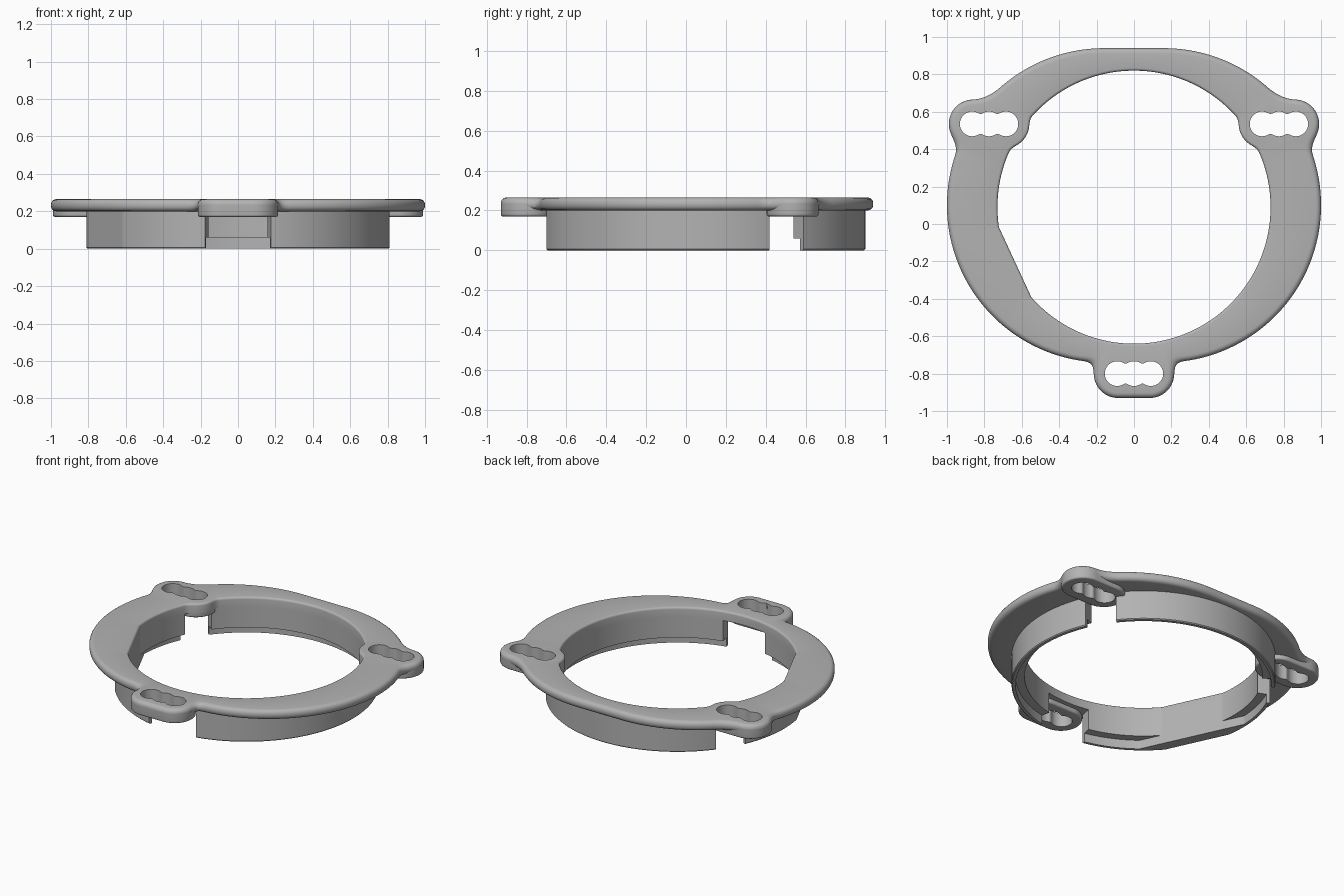
import bpy, bmesh
from math import hypot, sin, cos, pi, radians

cube = bpy.data.objects.get("Cube")
if cube:
    bpy.data.objects.remove(cube)

grey = bpy.data.materials.new("plain grey")
grey.use_nodes = True
color = (0.45, 0.45, 0.45, 1)
grey.diffuse_color = color
grey.node_tree.nodes["Principled BSDF"].inputs["Base Color"].default_value = color

CENTRE = (0, 0.09)
TABS = {"front": (0, -0.8), "left": (0.775, 0.535), "right": (-0.775, 0.535)}
TOP, FLANGE_LOW, TAB_LOW = 0.265, 0.2, 0.17


# Signed distances of the plan shapes
def capsule(x, y, c, half, r):
    return hypot(max(abs(x - c[0]) - half, 0), y - c[1]) - r


def blend(a, b, k):
    h = max(k - abs(a - b), 0) / k
    return min(a, b) - h * h * k / 4


def tab_shape(x, y, c=(0, 0)):
    return capsule(x, y, c, 0.085, 0.13)


def slot_shape(x, y):
    lobes = [hypot(x - c, y) - 0.066 for c in (-0.09, 0, 0.09)]
    return blend(blend(lobes[0], lobes[1], 0.015), lobes[2], 0.015)


def flange_shape(x, y):
    d = capsule(x, y, (0, 0.1), 0.16, 0.84)
    for c in TABS.values():
        d = blend(d, tab_shape(x, y, c), 0.07)
    return d


def round_with_flat(r, flat):
    # circle with one straight side at the front right
    def shape(x, y):
        return max(hypot(x, y - CENTRE[1]) - r,
                   -0.907 * (x + 0.73) - 0.42 * y - flat)
    return shape


bore_shape = round_with_flat(0.73, 0)


def bore_with_tabs(x, y):
    d = -bore_shape(x, y)
    for c in TABS.values():
        d = blend(d, tab_shape(x, y, c), 0.025)
    return -d


def outline(shape, c, angles, level=0.0):
    # points where rays from c cross the given distance level
    pts = []
    for a in angles:
        lo, hi = 0.0, 1.4
        for _ in range(24):
            mid = (lo + hi) / 2
            if shape(c[0] + mid * cos(a), c[1] + mid * sin(a)) < level:
                lo = mid
            else:
                hi = mid
        pts.append((c[0] + lo * cos(a), c[1] + lo * sin(a)))
    return pts


def full_turn(n):
    return [2 * pi * i / n for i in range(n)]


def build(name, rows, turn=True, tube=True):
    # rows are (points, z); tube joins last row to first, turn closes each row
    bm = bmesh.new()
    grid = [[bm.verts.new((x, y, z)) for x, y in pts] for pts, z in rows]
    n, m = len(grid[0]), len(grid)
    for j in range(m if tube else m - 1):
        a, b = grid[j], grid[(j + 1) % m]
        for i in range(n if turn else n - 1):
            k = (i + 1) % n
            bm.faces.new((a[i], a[k], b[k], b[i]))
    if not tube:
        bm.faces.new(grid[0])
        bm.faces.new(grid[-1])
    if not turn:
        bm.faces.new([row[0] for row in grid])
        bm.faces.new([row[-1] for row in grid])
    bmesh.ops.recalc_face_normals(bm, faces=bm.faces)
    mesh = bpy.data.meshes.new(name)
    bm.to_mesh(mesh)
    bm.free()
    mesh.materials.append(grey)
    obj = bpy.data.objects.new(name, mesh)
    bpy.context.collection.objects.link(obj)
    return obj


def activate(obj):
    bpy.ops.object.select_all(action='DESELECT')
    obj.select_set(True)
    bpy.context.view_layer.objects.active = obj


def cut(obj, cutter):
    activate(obj)
    mod = obj.modifiers.new("slot", 'BOOLEAN')
    mod.operation, mod.solver, mod.object = 'DIFFERENCE', 'EXACT', cutter
    bpy.ops.object.modifier_apply(modifier=mod.name)


def smooth(obj):
    activate(obj)
    bpy.ops.object.shade_smooth_by_angle(angle=radians(30))


def rounded(r, low, high, steps=4):
    # (inset, z) pairs of an edge rounded at bottom and top
    q = [pi / 2 * i / steps for i in range(steps + 1)]
    return ([(r - r * sin(a), low + r - r * cos(a)) for a in q]
            + [(r - r * cos(a), high - r + r * sin(a)) for a in q])


# Flange with rounded rims
turn = full_turn(720)
rows = [(outline(flange_shape, CENTRE, turn, -d), z)
        for d, z in rounded(0.028, FLANGE_LOW, TOP)]
inner = [(d, z) for d, z in rounded(0.014, FLANGE_LOW, TOP) if z > 0.23]
rows += [(outline(bore_with_tabs, CENTRE, turn, d), z) for d, z in reversed(inner)]
rows.append((outline(bore_with_tabs, CENTRE, turn), FLANGE_LOW))
flange = build("flange", rows)

# Thick pads under the tabs, and the scalloped slots through them
pad_turn = full_turn(96)
for side, c in TABS.items():
    def moved(pts):
        return [(x + c[0], y + c[1]) for x, y in pts]
    pad_rows = [(moved(outline(tab_shape, (0, 0), pad_turn, -d)), z)
                for d, z in rounded(0.012, TAB_LOW, 0.23) if z < 0.215]
    pad_rows.append((pad_rows[-1][0], 0.23))
    pad = build(side + "_tab_pad", pad_rows, tube=False)
    slot = moved(outline(slot_shape, (0, 0), full_turn(120)))
    cutter = build("slot_cutter", [(slot, 0.1), (slot, 0.4)], tube=False)
    cutter.hide_render = True
    cut(flange, cutter)
    cut(pad, cutter)
    bpy.data.objects.remove(cutter)
    smooth(pad)
smooth(flange)

# Skirt wall in three arcs, with a stepped recess along its inner foot
skirt_shape = round_with_flat(0.81, 0.08)
recess_shape = round_with_flat(0.785, 0)
for name, start, end in (("back_skirt", 38, 142), ("right_skirt", 156, 257.5),
                         ("left_skirt", 282.5, 384)):
    n = int((end - start) * 2)
    arc = [radians(start + (end - start) * i / n) for i in range(n + 1)]
    outer = outline(skirt_shape, CENTRE, arc)
    foot = outline(skirt_shape, CENTRE, arc, -0.006)
    bore = outline(bore_shape, CENTRE, arc)
    recess = outline(recess_shape, CENTRE, arc)
    smooth(build(name, [(foot, 0), (outer, 0.006), (outer, 0.203), (bore, 0.203),
                        (bore, 0.06), (recess, 0.06), (recess, 0)], turn=False))
